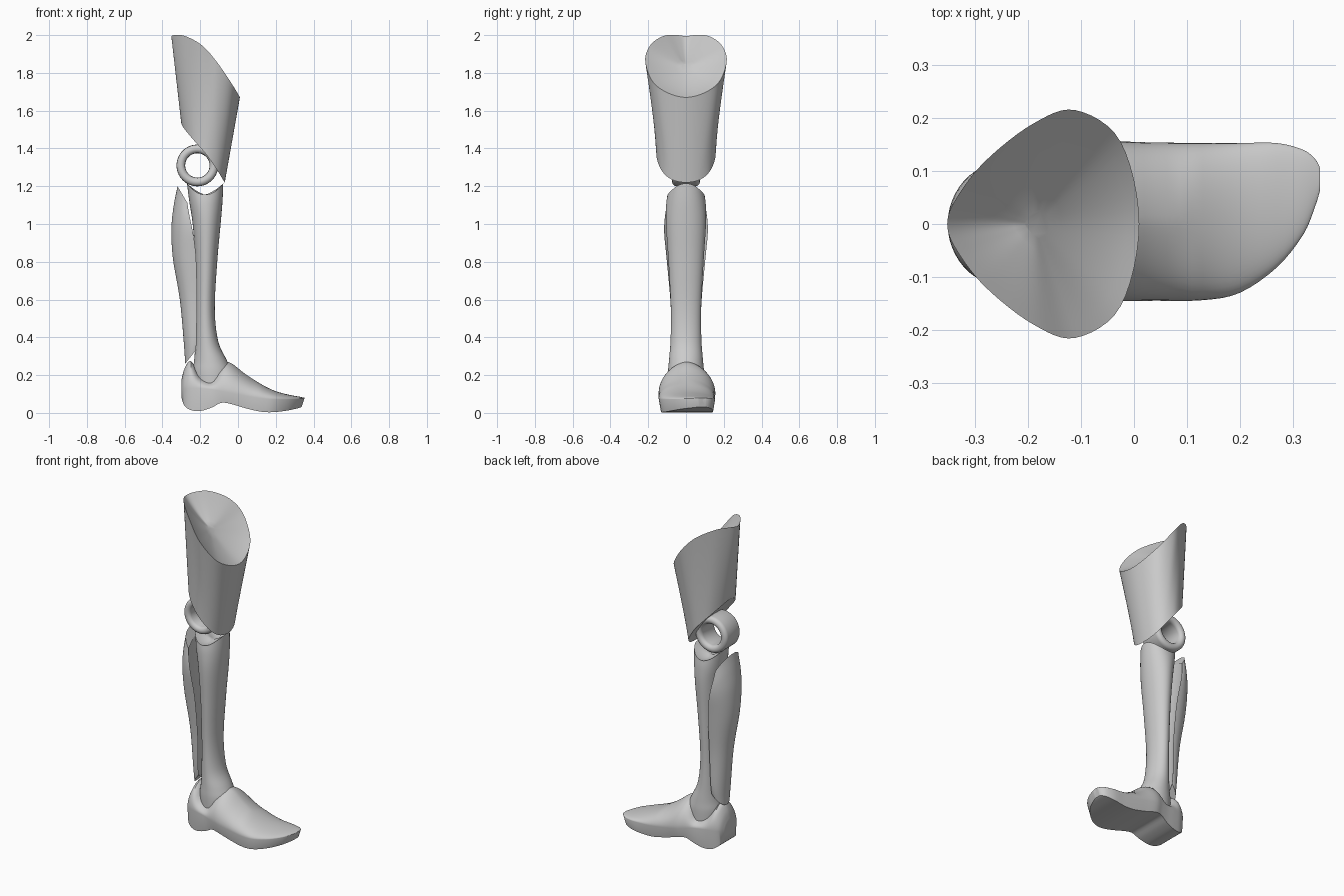
import bpy, bmesh, math
from mathutils import Vector

if "Cube" in bpy.data.objects:
    bpy.data.objects.remove(bpy.data.objects["Cube"])


def smooth(pts, n, closed=False):
    """Catmull-Rom resampling of tuples of any length."""
    out, m = [], len(pts)
    for i in range(m if closed else m - 1):
        idx = [(i + k) % m if closed else min(max(i + k, 0), m - 1) for k in (-1, 0, 1, 2)]
        a, b, c, d = (pts[k] for k in idx)
        for j in range(n):
            t = j / n
            out.append(tuple(0.5 * (2*q + (r-p)*t + (2*p - 5*q + 4*r - s)*t*t + (3*q - p - 3*r + s)*t**3)
                             for p, q, r, s in zip(a, b, c, d)))
    if not closed:
        out.append(tuple(pts[-1]))
    return out


def cap_rings(ring, push, steps=8):
    """Shrinking rings that close an end, dished by push along z."""
    c = sum((Vector(p) for p in ring), Vector()) / len(ring)
    res = []
    for k in range(1, steps):
        s = 1 - k / steps
        res.append([c + (Vector(p) - c) * s + Vector((0, 0, push * (1 - s * s))) for p in ring])
    return res


def loft(name, rings, wrap=False, start=0.0, end=0.0, angle=40):
    if not wrap:
        rings = cap_rings(rings[0], start)[::-1] + rings + cap_rings(rings[-1], end)
    bm = bmesh.new()
    vs = [[bm.verts.new(p) for p in r] for r in rings]
    n = len(vs[0])
    for i in range(len(vs) if wrap else len(vs) - 1):
        a, b = vs[i], vs[(i + 1) % len(vs)]
        for j in range(n):
            bm.faces.new((a[j], a[(j+1) % n], b[(j+1) % n], b[j]))
    if not wrap:
        bm.faces.new(vs[0][::-1])
        bm.faces.new(vs[-1])
    bmesh.ops.recalc_face_normals(bm, faces=bm.faces)
    me = bpy.data.meshes.new(name)
    bm.to_mesh(me)
    bm.free()
    ob = bpy.data.objects.new(name, me)
    bpy.context.collection.objects.link(ob)
    bpy.ops.object.select_all(action='DESELECT')
    ob.select_set(True)
    bpy.context.view_layer.objects.active = ob
    bpy.ops.object.shade_smooth_by_angle(angle=math.radians(angle))
    return ob


def mirrored(half):
    """Closed rim from its +y half, whose ends lie on y = 0."""
    return smooth(half + [(x, -y, z) for x, y, z in half[-2:0:-1]], 6, True)


# Thigh shell: slanted lower rim to slanted upper rim, dished ends
low = mirrored([(-.30, 0, 1.53), (-.285, .07, 1.505), (-.24, .13, 1.45), (-.17, .157, 1.37),
                (-.11, .13, 1.285), (-.08, .075, 1.235), (-.07, 0, 1.22)])
top = mirrored([(-.353, 0, 1.995), (-.335, .05, 2.0), (-.28, .12, 1.995), (-.19, .19, 1.945),
                (-.11, .215, 1.855), (-.025, .155, 1.73), (.01, 0, 1.67)])
wall = []
for i in range(17):
    t = i / 16
    wall.append([Vector(a).lerp(Vector(b), t) for a, b in zip(low, top)])
loft("thigh_shell", wall, start=.02, end=-.06)

# Knee ring: short tube with rounded lips
ring = []
for i in range(64):
    a = math.tau * i / 64
    sec = []
    for j in range(24):
        b = math.tau * j / 24
        r = .0875 + .023 * math.cos(b)
        y = .023 * math.sin(b) + math.copysign(.05, math.sin(b))
        sec.append((-.215 + r * math.cos(a), y, 1.31 + r * math.sin(a)))
    ring.append(sec)
loft("knee_ring", ring, wrap=True)

# Shin: elliptical sections (z, back x, front x, half width, saddle dip)
rows = smooth([(.14, -.235, -.03, .095, 0), (.22, -.24, -.035, .095, 0), (.28, -.232, -.06, .09, 0),
               (.38, -.225, -.105, .082, 0), (.55, -.222, -.123, .08, 0), (.8, -.226, -.11, .093, 0),
               (1.0, -.24, -.092, .106, 0), (1.12, -.258, -.082, .105, .02),
               (1.215, -.27, -.078, .098, .06)], 5)
shin = []
for z, xb, xf, w, dip in rows:
    sec = []
    for j in range(48):
        a = math.tau * j / 48
        sec.append(((xb+xf)/2 + (xf-xb)/2 * math.cos(a), w * math.sin(a), z - dip * math.sin(a)**2))
    shin.append(sec)
loft("shin", shin, end=-.03)

# Calf plate: crescent sections (z at back, back x, edge x, half width, end slope)
rows = smooth([(.26, -.28, -.222, .066, 1.25), (.36, -.286, -.22, .075, .6), (.6, -.308, -.217, .083, 0),
               (.82, -.345, -.222, .103, 0), (.98, -.352, -.237, .115, -.3),
               (1.1, -.34, -.252, .113, -.9), (1.2, -.32, -.268, .1, -1.7)], 5)
calf = []
for z, xb, xf, w, slope in rows:
    sec = []
    for j in range(24):
        a = math.pi * j / 24
        x = xf + (xb - xf) * math.sin(a)**.9
        sec.append((x, w * math.cos(a), z + slope * (x - xb)))
    for j in range(24):
        a = math.pi * (1 - j / 24)
        x = xf + (xb - xf) * .4 * math.sin(a)
        sec.append((x, w * math.cos(a), z + slope * (x - xb)))
    calf.append(sec)
loft("calf_plate", calf)

# Foot: sections (x, sole z, edge z, top z, -y side, +y side)
rows = smooth([(-.30, .085, .12, .17, -.05, .05), (-.285, .04, .125, .23, -.085, .085),
               (-.25, .015, .13, .275, -.108, .108), (-.2, .01, .13, .2, -.12, .12),
               (-.14, .028, .125, .18, -.13, .13), (-.09, .053, .115, .26, -.138, .142),
               (-.04, .048, .105, .265, -.145, .155), (.04, .025, .09, .205, -.145, .154),
               (.13, .006, .076, .148, -.144, .153), (.2, .004, .072, .115, -.13, .153),
               (.27, .012, .072, .096, -.082, .153), (.32, .022, .074, .087, -.02, .14),
               (.343, .028, .076, .082, .035, .122), (.352, .032, .077, .08, .065, .105)], 4)
foot = []
for x, zb, ze, zt, y0, y1 in rows:
    mid, hw = (y0 + y1) / 2, (y1 - y0) / 2
    p = 1.25 if x < .1 else 1.0
    sec = [(x - .015 * max(0, x) / .35, mid + hw * .92 * k / 6, zb) for k in range(-6, 7)]
    for j in range(25):
        a = math.pi * j / 24
        c = math.cos(a)
        sec.append((x, mid + hw * math.copysign(abs(c)**p, c), ze + (zt - ze) * math.sin(a)))
    foot.append(sec)
loft("foot", foot, angle=35)
